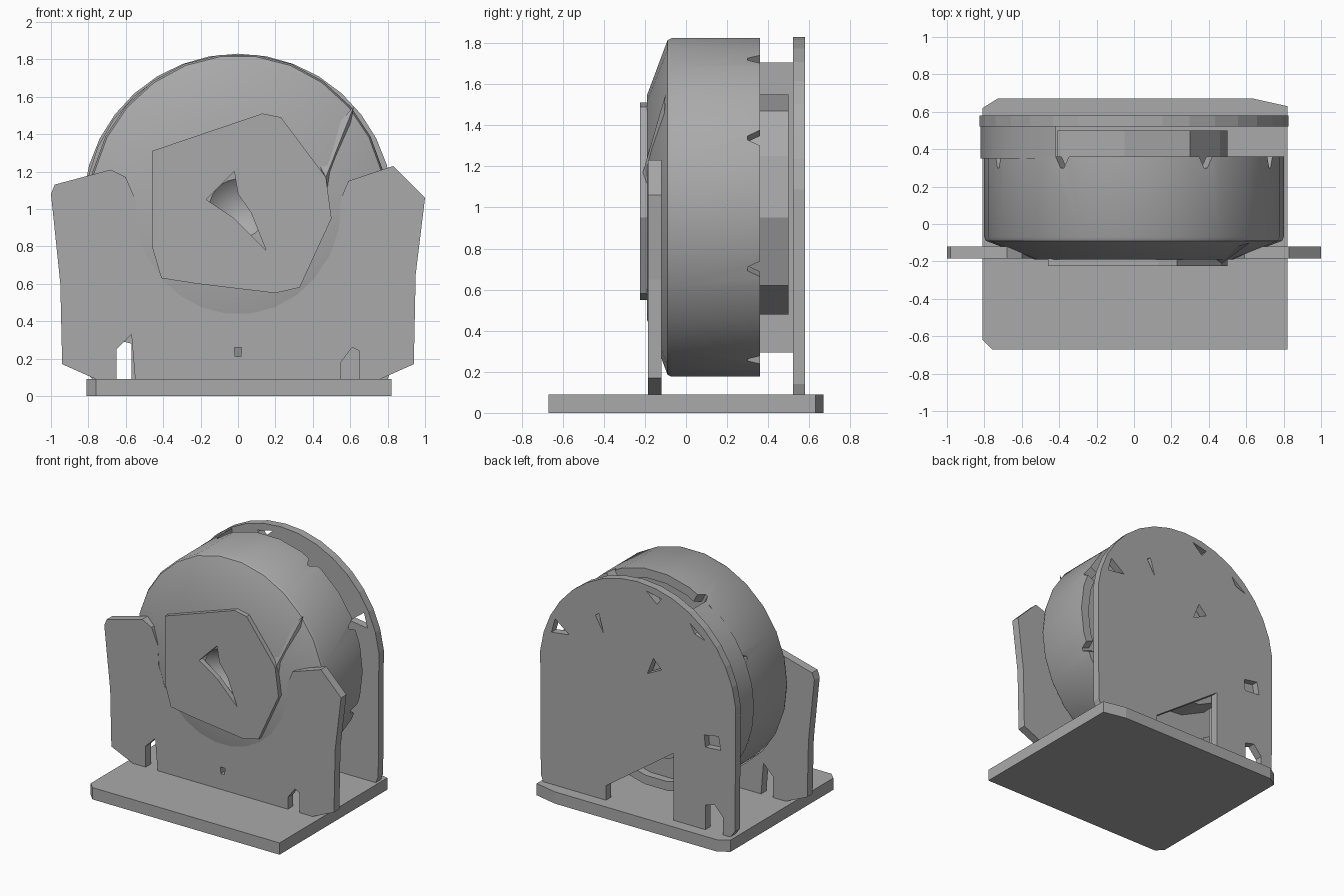
import bpy, bmesh
from math import sin, cos, pi, radians
from mathutils import Vector

cube = bpy.data.objects.get("Cube")
if cube:
    bpy.data.objects.remove(cube, do_unlink=True)

grey = bpy.data.materials.new("plain_grey")
grey.use_nodes = True
COLOUR = (0.4, 0.4, 0.4, 1)
grey.diffuse_color = COLOUR
grey.node_tree.nodes["Principled BSDF"].inputs["Base Color"].default_value = COLOUR


def finish(name, bm, smooth=False):
    bmesh.ops.recalc_face_normals(bm, faces=bm.faces)
    mesh = bpy.data.meshes.new(name)
    bm.to_mesh(mesh)
    bm.free()
    obj = bpy.data.objects.new(name, mesh)
    bpy.context.collection.objects.link(obj)
    mesh.materials.append(grey)
    if smooth:
        bpy.ops.object.select_all(action='DESELECT')
        obj.select_set(True)
        bpy.context.view_layer.objects.active = obj
        bpy.ops.object.shade_smooth_by_angle(angle=radians(30))
    return obj


def arc(r, start, end, n, cz=1.0):
    angles = [radians(start + (end - start) * i / n) for i in range(n + 1)]
    return [(r * cos(a), cz + r * sin(a)) for a in angles]


def plate(name, outline, lo, hi, holes=(), flat=False, smooth=False):
    """Slab from an outline in xz (or xy when flat), with optional holes."""
    bm = bmesh.new()
    for loop in (outline, *holes):
        vs = [bm.verts.new((a, b, lo) if flat else (a, lo, b)) for a, b in loop]
        for i, v in enumerate(vs):
            bm.edges.new((v, vs[i - 1]))
    bmesh.ops.triangle_fill(bm, edges=bm.edges[:], use_beauty=True)
    bmesh.ops.dissolve_limit(bm, angle_limit=0.01, verts=[], edges=bm.edges[:])
    ext = bmesh.ops.extrude_face_region(bm, geom=bm.faces[:], use_keep_orig=True)
    moved = [g for g in ext["geom"] if isinstance(g, bmesh.types.BMVert)]
    shift = Vector((0, 0, hi - lo)) if flat else Vector((0, hi - lo, 0))
    bmesh.ops.translate(bm, verts=moved, vec=shift)
    return finish(name, bm, smooth)


def lathe(name, profile, sides, sx=1.0):
    """Spin (radius, y) points around the horizontal axle."""
    bm = bmesh.new()
    vs = [bm.verts.new((r, y, 0)) for r, y in profile]
    edges = [bm.edges.new(p) for p in zip(vs, vs[1:])]
    bmesh.ops.spin(bm, geom=vs + edges, axis=(0, 1, 0), cent=(0, 0, 0),
                   angle=2 * pi, steps=sides, use_merge=True)
    bmesh.ops.remove_doubles(bm, verts=bm.verts, dist=0.0005)
    for v in bm.verts:
        v.co.x *= sx
        v.co.z += 1.0
    return finish(name, bm, True)


# Base slab with clipped corners
plate("base", [(-.81, -.62), (-.76, -.67), (.82, -.67), (.82, .63), (.64, .67),
               (-.73, .67), (-.81, .62)], 0, .09, flat=True)

# Front cradle: wide plate with a rounded seat and two foot notches
cradle = [(-.76, .09), (-.65, .09), (-.65, .25), (-.57, .33), (-.55, .09),
          (.55, .09), (.55, .18), (.61, .26), (.65, .24), (.65, .09), (.76, .09),
          (.94, .17), (.95, .65), (1, 1.06), (.83, 1.23), (.59, 1.15)]
cradle += arc(.55, 5, -185, 12)
cradle += [(-.6, 1.17), (-.68, 1.21), (-.98, 1.13), (-1, 1.08), (-.95, .6), (-.94, .17)]
pin_hole = [(-.02, .26), (.02, .26), (.015, .21), (-.015, .21)]
plate("front_cradle", cradle, -.185, -.12, [pin_hole])

# Drum with a sloping front, a pit at the axle and a shallow recess behind
drum = lathe("drum", [(0, -.04), (.16, -.18), (.55, -.19), (.82, -.09), (.83, -.07),
                      (.83, .36), (.76, .36), (.76, .30), (0, .30)], 26, .965)

# Nicks through the rear rim of the drum
nicks = bmesh.new()
for angle in (-65, -22, 25, 62, 118, 155, 202, 245):
    a = radians(angle)
    made = bmesh.ops.create_cube(nicks, size=1)["verts"]
    for v in made:
        x, y, z = v.co.x * .25, v.co.y * .07, v.co.z * (.02 if v.co.y < 0 else .09)
        v.co = ((.8 + x) * cos(a) - z * sin(a), .335 + y, 1 + (.8 + x) * sin(a) + z * cos(a))
cutter = finish("nick_cutter", nicks)
cutter.hide_render = True
cutter.hide_viewport = True
cutter.display_type = 'WIRE'
cut = drum.modifiers.new("rim_nicks", 'BOOLEAN')
cut.object = cutter
cut.operation = 'DIFFERENCE'

# Faceted front cap with an irregular opening at the axle
cap = [(-.46, 1.31), (.13, 1.51), (.23, 1.49), (.47, 1.17), (.5, .95), (.33, .58),
       (.2, .55), (-.22, .6), (-.41, .63), (-.46, .8)]
opening = [(-.17, 1.05), (-.02, 1.2), (.0, 1.08), (.07, .98), (.15, .78), (-.02, .95)]
plate("front_cap", cap, -.225, -.185, [opening])

# Folded flap joining the cap to the drum edge
flap = bmesh.new()
for co in ((.47, -.21, 1.17), (.62, -.1, 1.55), (.5, -.13, .95), (.4, -.16, 1.3)):
    flap.verts.new(co)
bmesh.ops.convex_hull(flap, input=flap.verts[:])
finish("side_flap", flap)

# Rear hub and the rounded spacer beside it
hub = [(-.41, .6), (-.2, .5), (.1, .48), (.38, .62), (.5, .95), (.46, 1.25),
       (.3, 1.47), (-.05, 1.55), (-.41, 1.42)]
plate("rear_hub", hub, .29, .5)
plate("rear_spacer", arc(.82, 120.5, 239.5, 10), .35, .53, smooth=True)

# Arched back plate with a sloping opening, a leg notch and small holes
back = [(-.78, .09), (-.72, .09), (-.72, .22), (-.65, .3), (-.57, .28), (-.57, .09),
        (-.3, .09), (-.3, .6), (.27, .2), (.27, .09), (.8, .09), (.82, .14)]
back += arc(.83, 6, 174, 16) + [(-.82, .14)]
holes = [[(-.7, .73), (-.57, .72), (-.56, .81), (-.68, .83)],
         [(.58, 1.27), (.73, 1.25), (.7, 1.36)],
         [(.29, 1.36), (.33, 1.5), (.36, 1.48)],
         [(-.2, 1.21), (-.08, 1.15), (-.13, 1.28)],
         [(-.2, 1.75), (-.07, 1.78), (-.16, 1.7)],
         [(-.57, 1.53), (-.44, 1.63), (-.48, 1.56)]]
plate("back_plate", back, .52, .58, holes)
